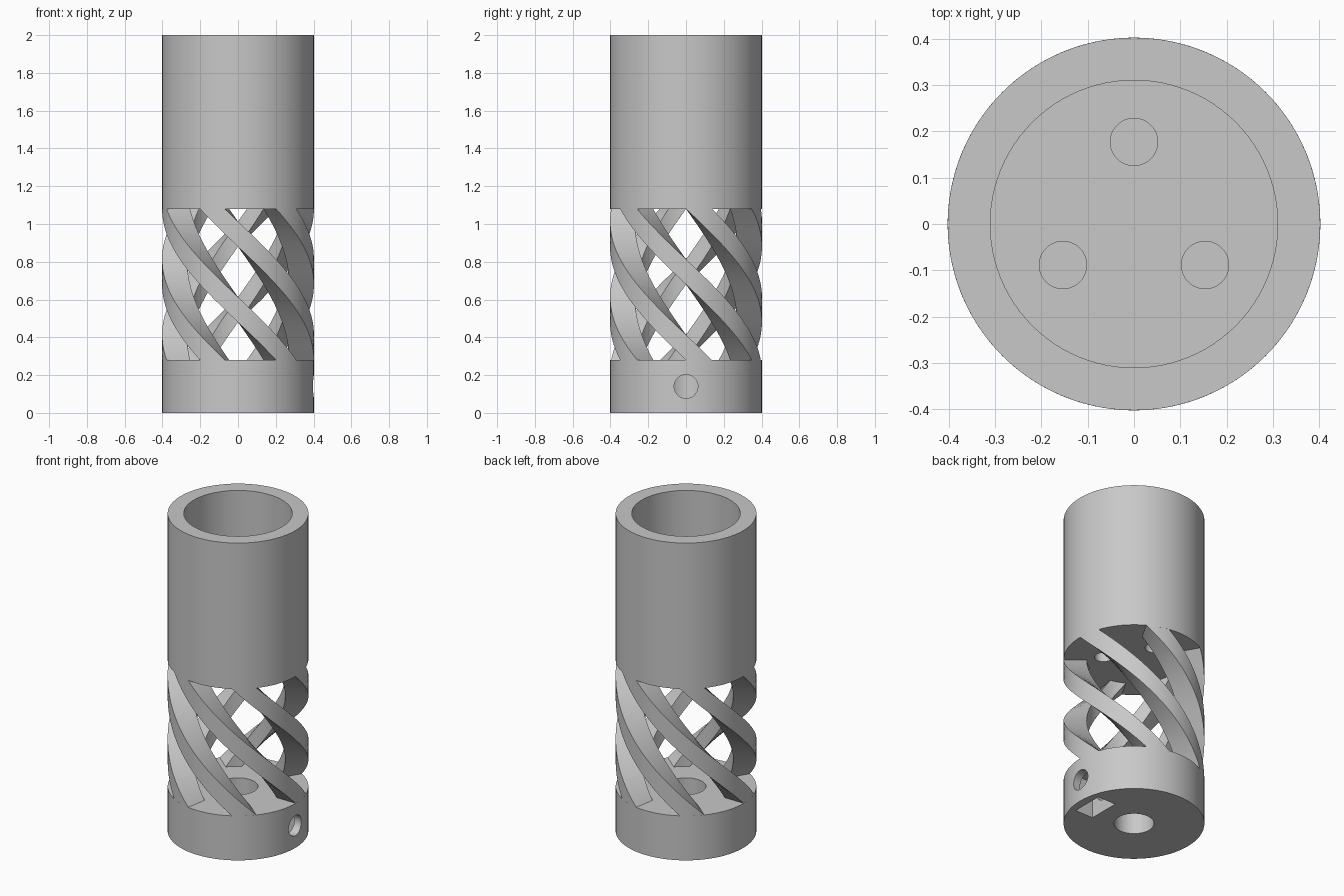
import bpy, bmesh, math
from mathutils import Matrix

cube = bpy.data.objects.get("Cube")
if cube:
    bpy.data.objects.remove(cube, do_unlink=True)

R_OUT, R_IN = 0.402, 0.31          # outer wall and cup bore
Z_BASE, Z_CUP, Z_TOP = 0.28, 1.08, 2.0
STRUTS, STRUT_WIDTH, TWIST = 6, math.radians(20), math.radians(-120)

grey = bpy.data.materials.new("matt_grey")
grey.use_nodes = True
grey.diffuse_color = (0.58, 0.58, 0.58, 1)
grey.node_tree.nodes["Principled BSDF"].inputs["Base Color"].default_value = (0.58, 0.58, 0.58, 1)


def add_object(name, bm):
    bmesh.ops.recalc_face_normals(bm, faces=bm.faces)
    mesh = bpy.data.meshes.new(name)
    bm.to_mesh(mesh)
    bm.free()
    mesh.materials.append(grey)
    obj = bpy.data.objects.new(name, mesh)
    bpy.context.collection.objects.link(obj)
    return obj


def cylinder(name, radius, z0, z1, x=0, y=0, sides=96):
    bm = bmesh.new()
    bmesh.ops.create_cone(bm, cap_ends=True, segments=sides, radius1=radius, radius2=radius,
                          depth=z1 - z0, matrix=Matrix.Translation((x, y, (z0 + z1) / 2)))
    return add_object(name, bm)


def activate(obj):
    bpy.ops.object.select_all(action='DESELECT')
    obj.select_set(True)
    bpy.context.view_layer.objects.active = obj


def cut(obj, cutter):
    cutter.hide_render = True
    activate(obj)
    mod = obj.modifiers.new("cut", 'BOOLEAN')
    mod.operation, mod.solver, mod.object = 'DIFFERENCE', 'EXACT', cutter
    bpy.ops.object.modifier_apply(modifier=mod.name)
    bpy.data.objects.remove(cutter, do_unlink=True)


def smooth(obj):
    activate(obj)
    bpy.ops.object.shade_smooth_by_angle(angle=math.radians(30))


# Base collar: centre bore, nut slot from below, radial screw hole
base = cylinder("base_collar", R_OUT, 0, Z_BASE)
cut(base, cylinder("bore_cutter", 0.114, -0.1, 0.4, sides=64))

bm = bmesh.new()
bmesh.ops.create_cube(bm, size=1, matrix=Matrix.Translation((0.288, 0, 0.08))
                      @ Matrix.Diagonal((0.125, 0.2, 0.3, 1)))
cut(base, add_object("slot_cutter", bm))

bm = bmesh.new()
bmesh.ops.create_cone(bm, cap_ends=True, segments=48, radius1=0.063, radius2=0.063, depth=0.5,
                      matrix=Matrix.Translation((0.3, 0, 0.14)) @ Matrix.Rotation(math.pi / 2, 4, 'Y'))
cut(base, add_object("screw_cutter", bm))
smooth(base)

# Upper cup: open top, floor with three round holes
cup = cylinder("upper_cup", R_OUT, Z_CUP, Z_TOP)
cut(cup, cylinder("cup_cutter", R_IN, Z_CUP + 0.12, Z_TOP + 0.1))
for i in range(3):
    a = math.radians(90 + 120 * i)
    cut(cup, cylinder("floor_hole_cutter", 0.051, 1, 1.4,
                      0.177 * math.cos(a), 0.177 * math.sin(a), 48))
smooth(cup)


# Helical struts: a ring sector swept upwards with a twist
def helical_strut(name, start, steps=40, arc=4, r_inner=0.27):
    bm = bmesh.new()
    offsets = [STRUT_WIDTH * (k / arc - 0.5) for k in range(arc + 1)]
    section = [(R_OUT, o) for o in offsets] + [(r_inner, o) for o in reversed(offsets)]
    rings = []
    for s in range(steps + 1):
        t = s / steps
        z = Z_BASE + t * (Z_CUP - Z_BASE)
        rings.append([bm.verts.new((r * math.cos(start + o + TWIST * t),
                                    r * math.sin(start + o + TWIST * t), z)) for r, o in section])
    n = len(section)
    for low, high in zip(rings, rings[1:]):
        for k in range(n):
            m = (k + 1) % n
            bm.faces.new((low[k], low[m], high[m], high[k]))
    bm.faces.new(rings[0])
    bm.faces.new(rings[-1])
    smooth(add_object(name, bm))


for i in range(STRUTS):
    helical_strut(f"helical_strut_{i + 1}", math.radians(10) + i * math.tau / STRUTS)
